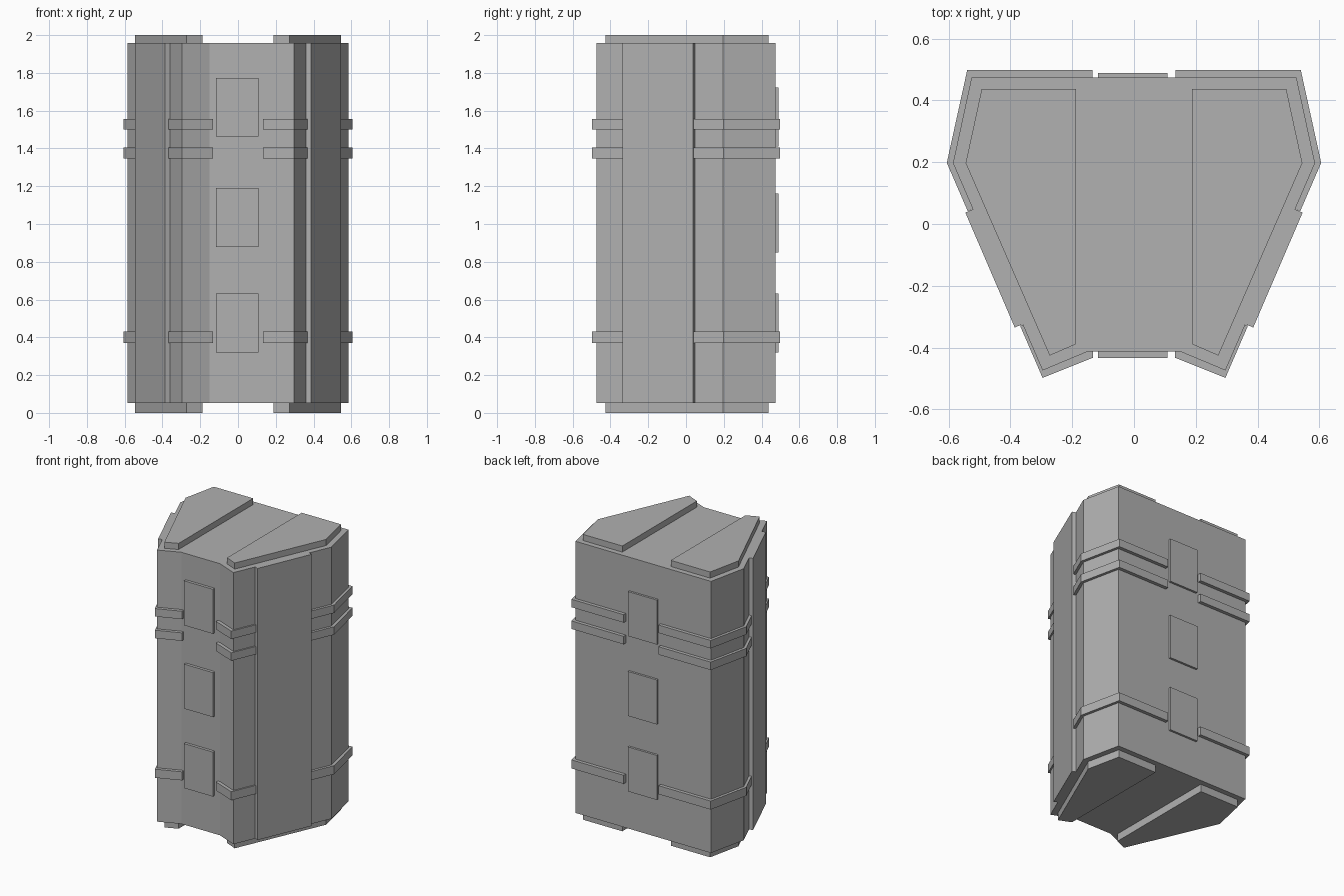
import bpy, bmesh

if "Cube" in bpy.data.objects:
    bpy.data.objects.remove(bpy.data.objects["Cube"])

# Dark grey for the whole container
grey = bpy.data.materials.new("dark_grey")
grey.diffuse_color = (0.44, 0.44, 0.44, 1)
grey.use_nodes = True
grey.node_tree.nodes["Principled BSDF"].inputs["Base Color"].default_value = grey.diffuse_color


def prism(name, outline, z0, z1, mirror=False):
    """Extrude an XY outline from z0 to z1, optionally mirrored across x = 0."""
    bm = bmesh.new()
    face = bm.faces.new([bm.verts.new((x, y, z0)) for x, y in outline])
    ext = bmesh.ops.extrude_face_region(bm, geom=[face])
    top = [v for v in ext["geom"] if isinstance(v, bmesh.types.BMVert)]
    bmesh.ops.translate(bm, verts=top, vec=(0, 0, z1 - z0))
    bmesh.ops.recalc_face_normals(bm, faces=bm.faces)
    mesh = bpy.data.meshes.new(name)
    bm.to_mesh(mesh)
    bm.free()
    mesh.materials.append(grey)
    ob = bpy.data.objects.new(name, mesh)
    bpy.context.collection.objects.link(ob)
    if mirror:
        ob.modifiers.new("Mirror", "MIRROR").use_mirror_merge = False
    return ob


def rect(x0, x1, y0, y1):
    return [(x0, y0), (x1, y0), (x1, y1), (x0, y1)]


# Main container body
half = [(0.15, -0.413), (0.296, -0.474), (0.586, 0.197), (0.526, 0.474)]
prism("body", half + [(-x, y) for x, y in reversed(half)], 0.053, 1.957)

# Raised full-height side panels
side_panel = [(0.358, -0.323), (0.386, -0.335), (0.546, 0.037), (0.518, 0.049)]
prism("side_panel", side_panel, 0.053, 1.957, True)

# Top and bottom cap pads
pad = [(0.188, -0.389), (0.273, -0.426), (0.545, 0.197), (0.493, 0.437), (0.188, 0.437)]
prism("bottom_pad", pad, 0.0, 0.053, True)
prism("top_pad", pad, 1.957, 2.0, True)

# Straps wrapping the rear and front corners
rear = [(0.135, 0.498), (0.54, 0.498), (0.606, 0.198), (0.538, 0.041),
        (0.514, 0.05), (0.583, 0.21), (0.524, 0.472), (0.135, 0.472)]
front = [(0.133, -0.433), (0.296, -0.498), (0.369, -0.329),
         (0.352, -0.325), (0.294, -0.471), (0.15, -0.411), (0.133, -0.411)]
for i, (z0, z1) in enumerate([(0.37, 0.43), (1.348, 1.404), (1.5, 1.556)]):
    prism(f"rear_strap_{i}", rear, z0, z1, True)
    prism(f"front_strap_{i}", front, z0, z1, True)

# Rectangular plates on front and back
for i, (zf, zb) in enumerate([(0.321, 0.321), (0.878, 0.85), (1.462, 1.41)]):
    prism(f"front_plate_{i}", rect(-0.116, 0.108, -0.433, -0.41), zf, zf + 0.312)
    prism(f"back_plate_{i}", rect(-0.116, 0.108, 0.47, 0.489), zb, zb + 0.312)
